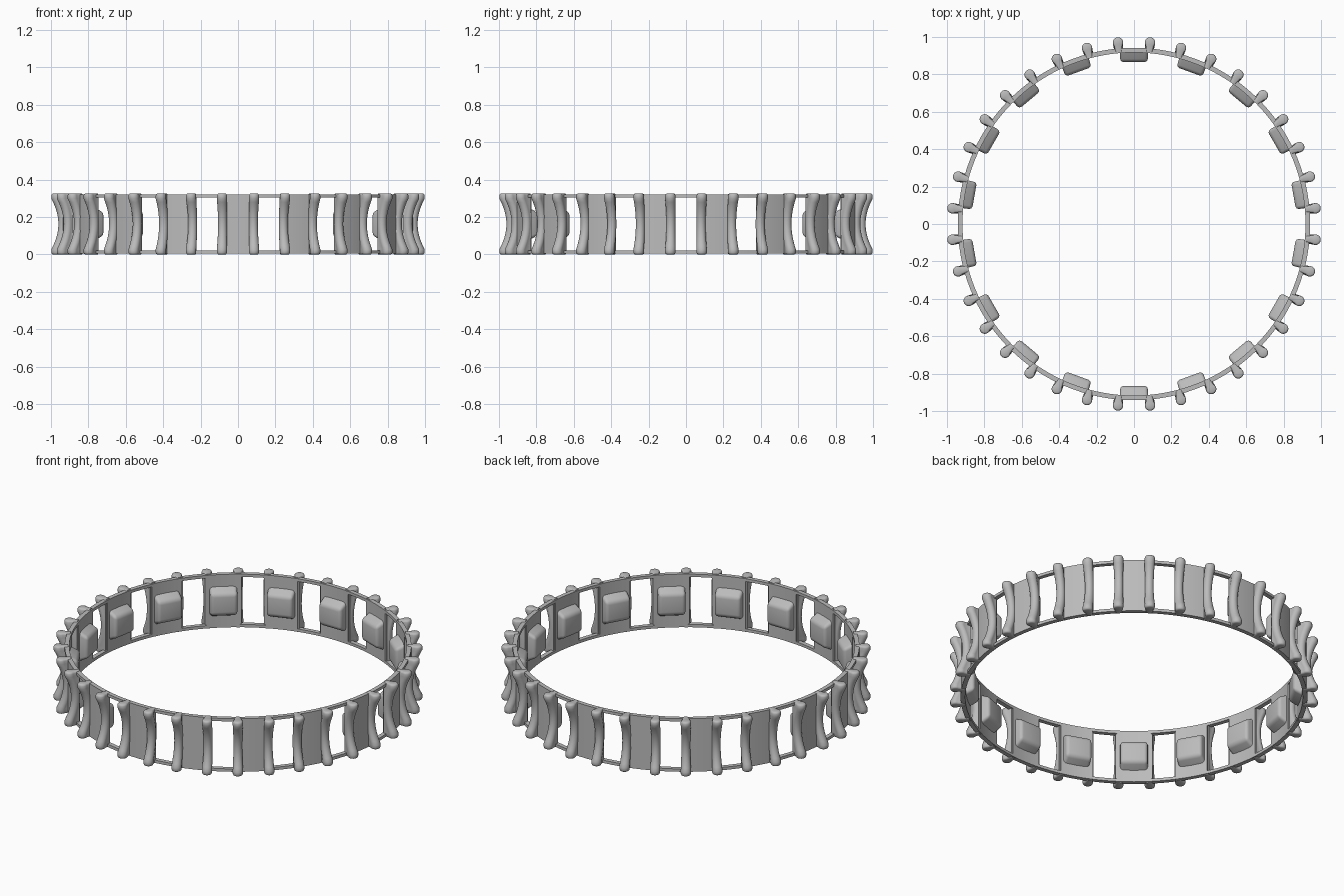
import bpy, bmesh
from math import sin, cos, pi, radians
from mathutils import Matrix, Vector

cube = bpy.data.objects.get("Cube")
if cube:
    bpy.data.objects.remove(cube)

LINKS = 18
STEP = 2 * pi / LINKS
HEIGHT = 0.326
MID = HEIGHT / 2
R_IN, R_OUT = 0.917, 0.942
PLATE_HALF = radians(5.7)

grey = bpy.data.materials.new("track_grey")
grey.use_nodes = True
grey.diffuse_color = (0.5, 0.5, 0.5, 1)
grey.node_tree.nodes["Principled BSDF"].inputs["Base Color"].default_value = (0.5, 0.5, 0.5, 1)


def finish(name, bm, angle=40):
    bmesh.ops.recalc_face_normals(bm, faces=bm.faces)
    mesh = bpy.data.meshes.new(name)
    bm.to_mesh(mesh)
    bm.free()
    mesh.materials.append(grey)
    obj = bpy.data.objects.new(name, mesh)
    bpy.context.collection.objects.link(obj)
    bpy.ops.object.select_all(action="DESELECT")
    obj.select_set(True)
    bpy.context.view_layer.objects.active = obj
    bpy.ops.object.shade_smooth_by_angle(angle=radians(angle))
    return obj


def loft(bm, rings):
    """Skin a list of closed point rings and cap both ends."""
    loops = [[bm.verts.new(p) for p in ring] for ring in rings]
    for a, b in zip(loops, loops[1:]):
        for i in range(len(a)):
            j = (i + 1) % len(a)
            bm.faces.new((a[i], a[j], b[j], b[i]))
    bm.faces.new(loops[0])
    bm.faces.new(loops[-1])


def copy_around(source, angles):
    """Repeat a part built on the +y axis at the given angles."""
    mesh = bpy.data.meshes.new("temp")
    source.to_mesh(mesh)
    source.free()
    out = bmesh.new()
    for a in angles:
        start = len(out.verts)
        out.from_mesh(mesh)
        out.verts.ensure_lookup_table()
        bmesh.ops.rotate(out, verts=out.verts[start:], cent=(0, 0, 0),
                         matrix=Matrix.Rotation(a, 3, "Z"))
    bpy.data.meshes.remove(mesh)
    return out


# Band: two rails joined by plates, open windows between the plates
angles = []
for k in range(LINKS):
    c = k * STEP + pi / 2
    gap = STEP - 2 * PLATE_HALF
    angles += [(c - PLATE_HALF + PLATE_HALF * i / 2, True) for i in range(4)]
    angles += [(c + PLATE_HALF + gap * i / 4, False) for i in range(4)]
levels = [0.004, 0.021, HEIGHT - 0.021, HEIGHT - 0.004]
solid = [[is_plate or row != 1 for row in range(3)] for _, is_plate in angles]
bm = bmesh.new()
grid = [[[bm.verts.new((r * cos(a), r * sin(a), z)) for z in levels]
         for r in (R_IN, R_OUT)] for a, _ in angles]
n = len(angles)
for i in range(n):
    p, q = grid[i], grid[(i + 1) % n]
    for row in range(3):
        if not solid[i][row]:
            continue
        for s in (0, 1):
            bm.faces.new((p[s][row], q[s][row], q[s][row + 1], p[s][row + 1]))
        # Close the rims wherever the neighbour is open
        for edge, other in ((row, row - 1), (row + 1, row + 1)):
            if not 0 <= other <= 2 or not solid[i][other]:
                bm.faces.new((p[0][edge], q[0][edge], q[1][edge], p[1][edge]))
        for side, other in ((p, i - 1), (q, (i + 1) % n)):
            if not solid[other][row]:
                bm.faces.new((side[0][row], side[0][row + 1],
                              side[1][row + 1], side[1][row]))
finish("band", bm, 30)


# Lugs: knobbed ribs whose outer edge dips in the middle
def lug_section(z, inset):
    u = min(1, abs(z - MID) / 0.135)
    dip = 1 - u * u
    centre = 0.974 - 0.034 * dip
    radius = 0.028 - 0.004 * dip - inset
    neck = 0.018 - inset
    base = 0.924
    pts = [(-neck, base, z)]
    for i in range(15):
        t = radians(220 - 260 * i / 14)
        pts.append((radius * cos(t), max(base, centre + radius * sin(t)), z))
    pts.append((neck, base, z))
    return pts


rings = [lug_section(0, 0.009), lug_section(0.003, 0.003), lug_section(0.01, 0)]
rings += [lug_section(0.027 + (HEIGHT - 0.054) * i / 14, 0) for i in range(15)]
rings += [lug_section(HEIGHT - 0.01, 0), lug_section(HEIGHT - 0.003, 0.003),
          lug_section(HEIGHT, 0.009)]
bm = bmesh.new()
loft(bm, rings)
lug_angles = [k * STEP + s * radians(5.05) for k in range(LINKS) for s in (-1, 1)]
finish("lugs", copy_around(bm, lug_angles), 50)

# Guide pads: rounded, tapered blocks on the inner side
bm = bmesh.new()
layers = []
for y, w, h in ((0.93, 0.076, 0.094), (0.866, 0.073, 0.062)):
    layers.append([Vector((sx * w, y, MID + sz * h))
                   for sx, sz in ((-1, -1), (1, -1), (1, 1), (-1, 1))])
loft(bm, layers)
edges = [e for e in bm.edges if min(v.co.y for v in e.verts) < 0.9]
bmesh.ops.bevel(bm, geom=edges, offset=0.018, segments=4, profile=0.5,
                affect="EDGES")
finish("guide_pads", copy_around(bm, [k * STEP for k in range(LINKS)]), 50)
